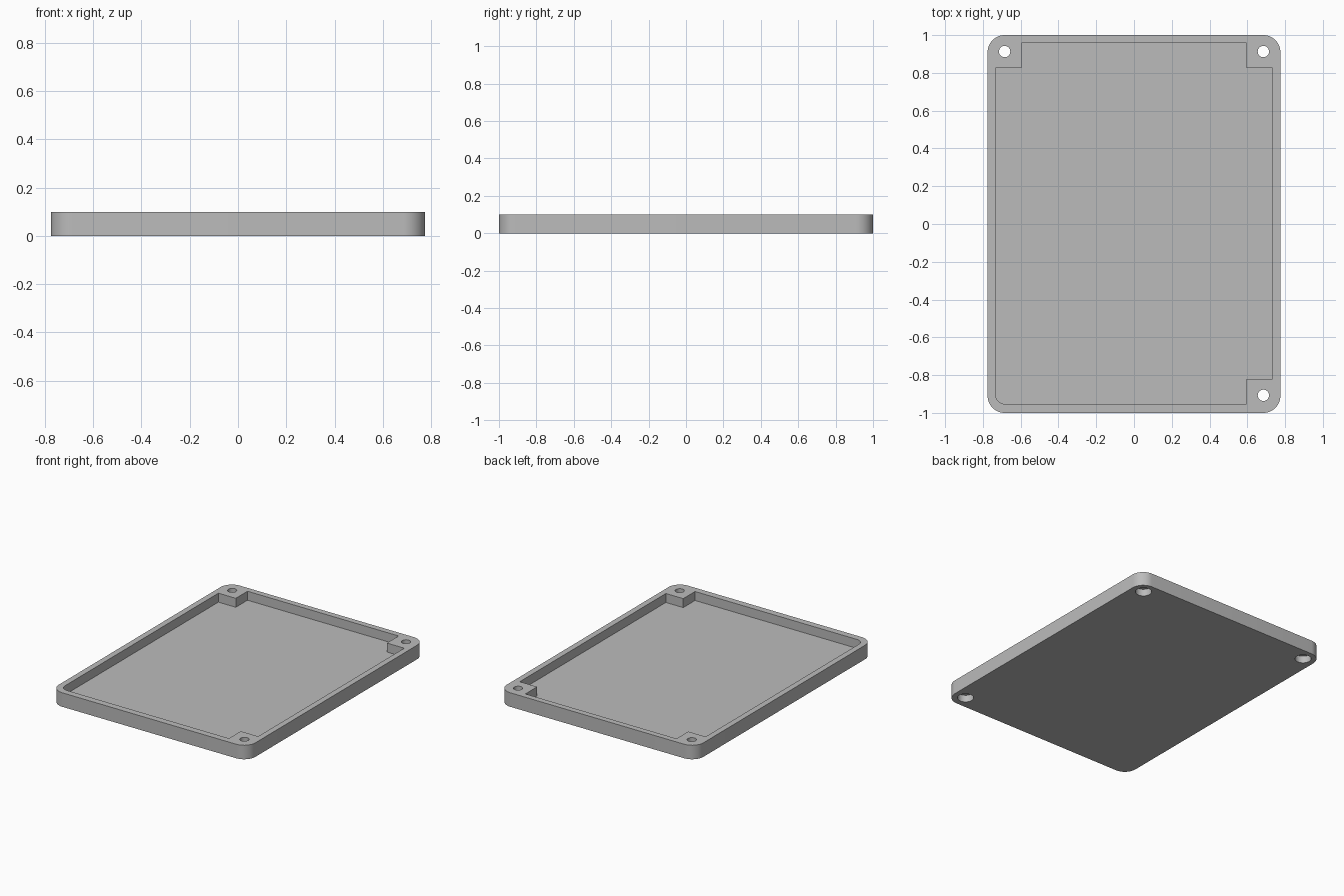
import bpy, bmesh, math

if "Cube" in bpy.data.objects:
    bpy.data.objects.remove(bpy.data.objects["Cube"])

HALF_X, HALF_Y, HEIGHT = 0.775, 1.0, 0.10
FLOOR = 0.036

grey = bpy.data.materials.new("plain grey")
grey.diffuse_color = (0.5, 0.5, 0.5, 1)
grey.use_nodes = True
grey.node_tree.nodes["Principled BSDF"].inputs["Base Color"].default_value = grey.diffuse_color


def arc(cx, cy, r, start, end, steps):
    """Points along an arc, angles in degrees."""
    return [(cx + r * math.cos(math.radians(start + (end - start) * i / steps)),
             cy + r * math.sin(math.radians(start + (end - start) * i / steps)))
            for i in range(steps + 1)]


def prism(name, outline, z0, z1):
    """Extrude a counter-clockwise outline from z0 to z1."""
    bm = bmesh.new()
    face = bm.faces.new([bm.verts.new((x, y, z0)) for x, y in outline])
    new = bmesh.ops.extrude_face_region(bm, geom=[face])["geom"]
    for v in new:
        if isinstance(v, bmesh.types.BMVert):
            v.co.z = z1
    bmesh.ops.recalc_face_normals(bm, faces=bm.faces[:])
    mesh = bpy.data.meshes.new(name)
    bm.to_mesh(mesh)
    bm.free()
    obj = bpy.data.objects.new(name, mesh)
    bpy.context.collection.objects.link(obj)
    return obj


def cut(target, cutter):
    """Subtract the cutter and remove it."""
    mod = target.modifiers.new("cut", 'BOOLEAN')
    mod.operation = 'DIFFERENCE'
    mod.solver = 'EXACT'
    mod.object = cutter
    bpy.context.view_layer.objects.active = target
    bpy.ops.object.modifier_apply(modifier=mod.name)
    bpy.data.objects.remove(cutter)


# Plate with rounded corners
R = 0.09
cx, cy = HALF_X - R, HALF_Y - R
outline = []
for sx, sy, a in ((1, 1, 0), (-1, 1, 90), (-1, -1, 180), (1, -1, 270)):
    outline += arc(sx * cx, sy * cy, R, a, a + 90, 12)
tray = prism("tray", outline, 0, HEIGHT)
tray.data.materials.append(grey)

# Recess: square screw blocks stay in three corners, the fourth is rounded
IX, TOP, BOTTOM, BX = 0.733, 0.958, -0.953, 0.596
BLOCK_TOP, BLOCK_BOTTOM, r = 0.826, -0.82, 0.05
recess = [(IX, BLOCK_BOTTOM), (IX, BLOCK_TOP), (BX, BLOCK_TOP), (BX, TOP),
          (-BX, TOP), (-BX, BLOCK_TOP), (-IX, BLOCK_TOP)]
recess += arc(-IX + r, BOTTOM + r, r, 180, 270, 10)
recess += [(BX, BOTTOM), (BX, BLOCK_BOTTOM)]
cut(tray, prism("recess_cutter", recess, FLOOR, HEIGHT + 0.1))

# Screw holes, widened from below for the screw heads
for x, y in ((-0.685, 0.913), (0.685, 0.913), (0.685, -0.907)):
    cut(tray, prism("hole_cutter", arc(x, y, 0.03, 0, 360, 32)[:-1], -0.1, HEIGHT + 0.1))
    cut(tray, prism("head_cutter", arc(x, y, 0.053, 0, 360, 32)[:-1], -0.1, 0.05))

# Smooth round walls, sharp edges
bpy.ops.object.select_all(action='DESELECT')
tray.select_set(True)
bpy.context.view_layer.objects.active = tray
bpy.ops.object.shade_smooth_by_angle(angle=math.radians(30))
